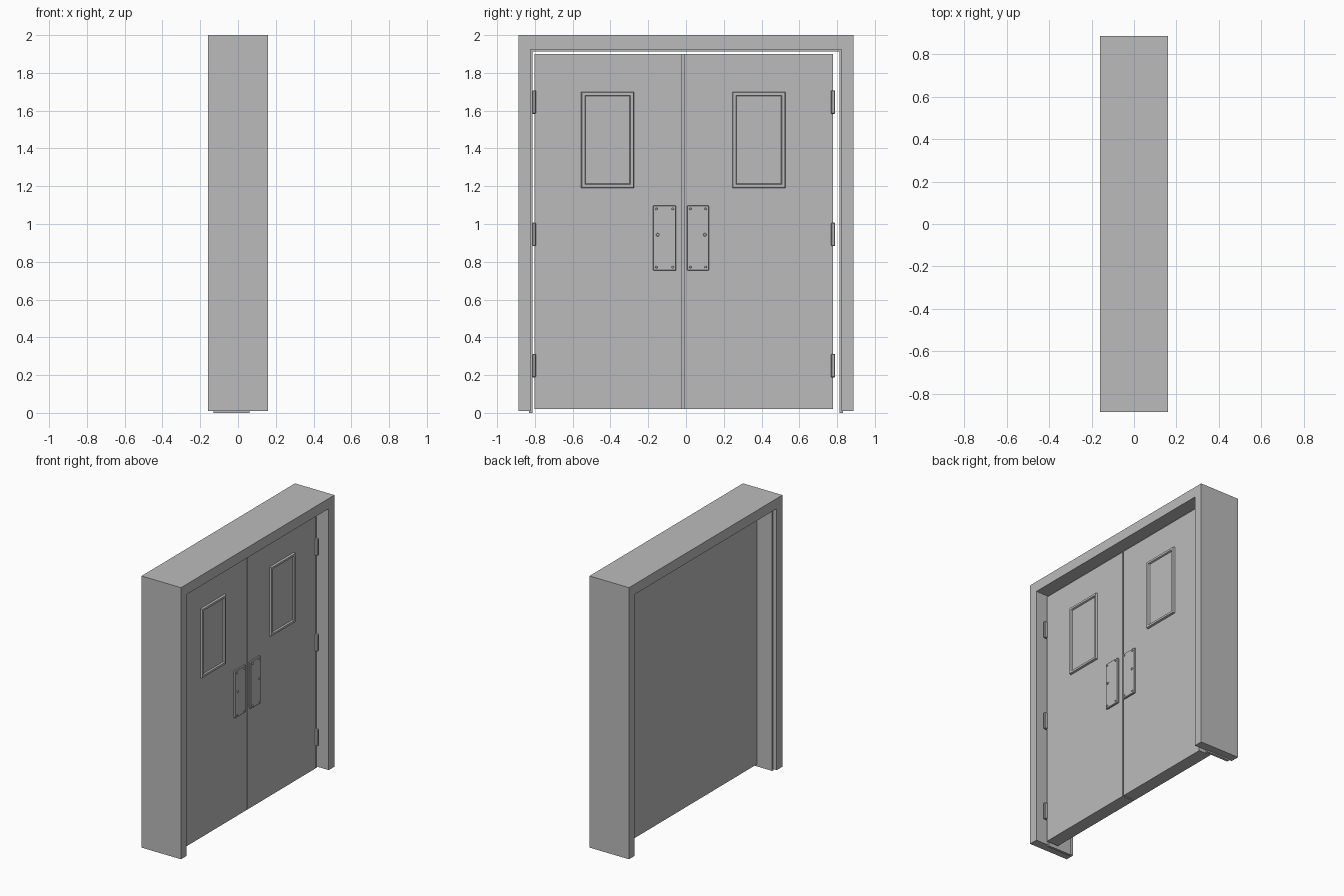
import bpy, bmesh, math
from mathutils import Matrix

if "Cube" in bpy.data.objects:
    bpy.data.objects.remove(bpy.data.objects["Cube"])

# one painted-metal colour for everything
grey = bpy.data.materials.new("grey_metal")
grey.diffuse_color = (0.5, 0.5, 0.5, 1)
grey.use_nodes = True
grey.node_tree.nodes["Principled BSDF"].inputs["Base Color"].default_value = grey.diffuse_color


def finish(name, bm, bevel=0):
    mesh = bpy.data.meshes.new(name)
    bmesh.ops.recalc_face_normals(bm, faces=bm.faces)
    bm.to_mesh(mesh)
    bm.free()
    mesh.materials.append(grey)
    ob = bpy.data.objects.new(name, mesh)
    bpy.context.collection.objects.link(ob)
    if bevel:
        mod = ob.modifiers.new("bevel", 'BEVEL')
        mod.width = bevel
        mod.segments = 1
    return ob


def box(name, x, y, z, bevel=0):
    bm = bmesh.new()
    size = Matrix.Diagonal((x[1] - x[0], y[1] - y[0], z[1] - z[0], 1))
    mid = Matrix.Translation([sum(r) / 2 for r in (x, y, z)])
    bmesh.ops.create_cube(bm, size=1, matrix=mid @ size)
    return finish(name, bm, bevel)


def arch(name, x, outer, inner, top, inner_top, bottom):
    """Upside-down U profile in the y-z plane, extruded along x."""
    pts = [(-outer, bottom), (-outer, top), (outer, top), (outer, bottom),
           (inner, bottom), (inner, inner_top), (-inner, inner_top), (-inner, bottom)]
    bm = bmesh.new()
    face = bm.faces.new([bm.verts.new((x[0], y, z)) for y, z in pts])
    ext = bmesh.ops.extrude_face_region(bm, geom=[face])
    verts = [g for g in ext['geom'] if isinstance(g, bmesh.types.BMVert)]
    bmesh.ops.translate(bm, verts=verts, vec=(x[1] - x[0], 0, 0))
    return finish(name, bm)


def ring(name, x, y, z, w):
    """Rectangular trim with a sloped inner edge, standing on the door face."""
    def loop(bm, px, d):
        return [bm.verts.new((px, a, b)) for a, b in
                ((y[0] + d, z[0] + d), (y[1] - d, z[0] + d),
                 (y[1] - d, z[1] - d), (y[0] + d, z[1] - d))]
    bm = bmesh.new()
    loops = [loop(bm, x[0], 0), loop(bm, x[1], 0.004),
             loop(bm, x[1], w - 0.006), loop(bm, x[0], w)]
    for i in range(4):
        a, b = loops[i], loops[(i + 1) % 4]
        for k in range(4):
            n = (k + 1) % 4
            bm.faces.new((a[k], a[n], b[n], b[k]))
    return finish(name, bm)


def screw(name, x, y, z, r):
    bm = bmesh.new()
    place = Matrix.Translation((x, y, z)) @ Matrix.Rotation(math.pi / 2, 4, 'Y')
    bmesh.ops.create_cone(bm, cap_ends=True, segments=8, radius1=r, radius2=r * 0.7,
                          depth=0.008, matrix=place)
    return finish(name, bm)


FACE = 0.085   # front surface of the doors

# frame and the raised door stop lining it
arch("door_frame", (-0.16, 0.16), 0.888, 0.822, 2.0, 1.925, 0.01)
arch("door_stop", (-0.13, 0.06), 0.83, 0.812, 1.93, 1.913, 0.0)

# doors, joined by a continuous sheet on the back
box("left_door", (0.0, FACE), (-0.803, -0.02), (0.02, 1.9))
box("right_door", (0.0, FACE), (-0.01, 0.778), (0.02, 1.9))
box("back_sheet", (-0.012, 0.002), (-0.803, 0.778), (0.02, 1.9))

# window trims, push plates and their screws
sides = {"left": ((-0.555, -0.275), (-0.175, -0.052), -0.15),
         "right": ((0.245, 0.527), (0.005, 0.122), 0.1)}
for side, (win, plate, lock_y) in sides.items():
    ring(side + "_window_trim", (FACE - 0.001, FACE + 0.014), win, (1.19, 1.7), 0.025)
    box(side + "_window_pane", (FACE - 0.001, FACE + 0.003),
        (win[0] + 0.02, win[1] - 0.02), (1.21, 1.68))
    box(side + "_push_plate", (FACE - 0.001, FACE + 0.016), plate, (0.753, 1.098), 0.004)
    for y in (plate[0] + 0.018, plate[1] - 0.018):
        for z in (0.772, 1.08):
            screw(side + "_plate_screw", FACE + 0.018, y, z, 0.007)
    screw(side + "_lock", FACE + 0.018, lock_y, 0.943, 0.01)

# three hinges on each outer door edge
for side, y in (("left", (-0.815, -0.795)), ("right", (0.768, 0.79))):
    for z in (0.25, 0.945, 1.645):
        box(side + "_hinge", (0.06, FACE + 0.022), y, (z - 0.062, z + 0.062), 0.004)
